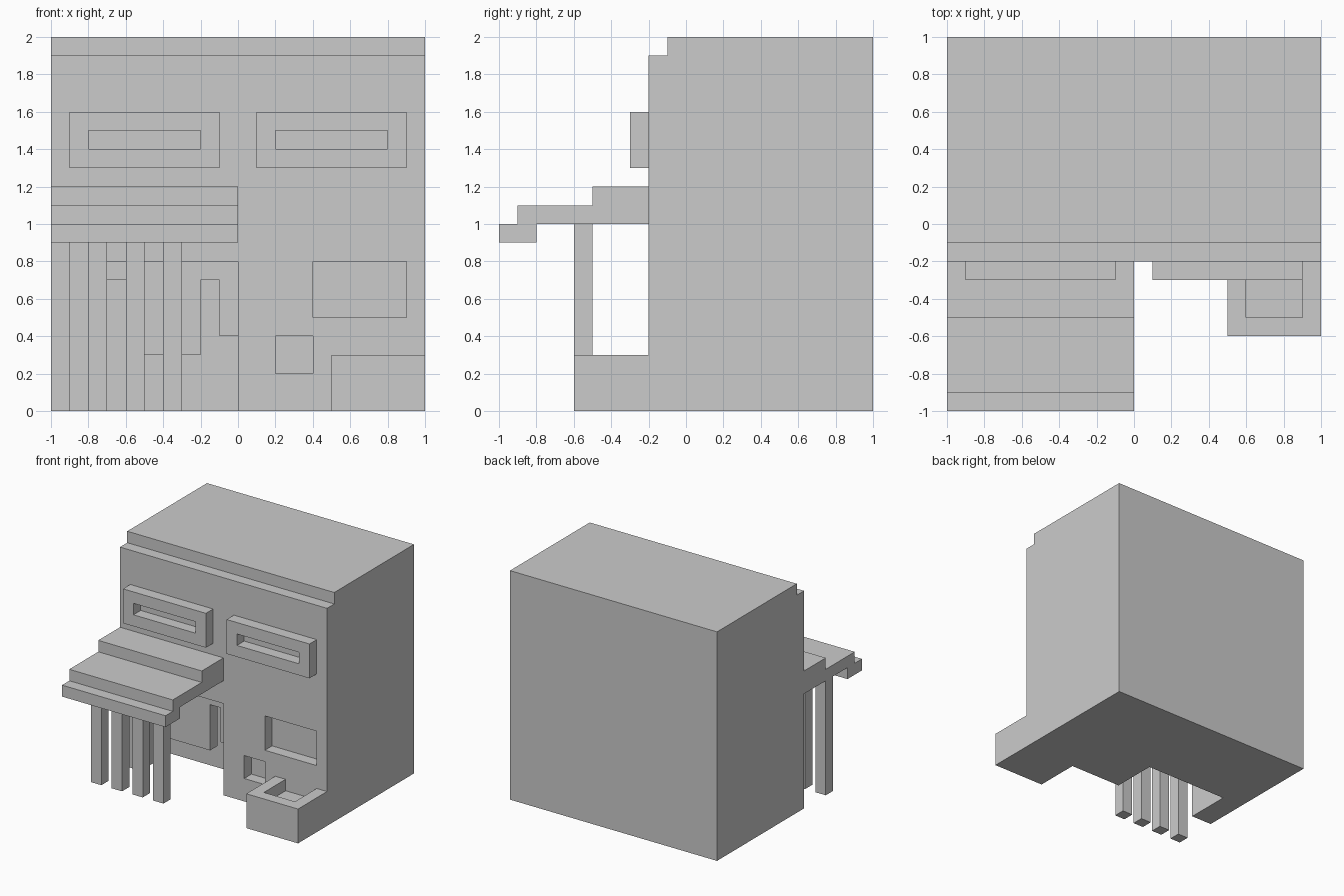
import bpy, bmesh

if "Cube" in bpy.data.objects:
    bpy.data.objects.remove(bpy.data.objects["Cube"])


def prism(name, pts, axis, a, b):
    """Extrude a 2D profile along 'x' (points are y,z) or 'y' (points are x,z)."""
    place = {"x": lambda p, t: (t, p[0], p[1]), "y": lambda p, t: (p[0], t, p[1])}[axis]
    bm = bmesh.new()
    face = bm.faces.new([bm.verts.new(place(p, a)) for p in pts])
    ext = bmesh.ops.extrude_face_region(bm, geom=[face])
    for v in ext["geom"]:
        if isinstance(v, bmesh.types.BMVert):
            v.co["xyz".index(axis)] = b
    bmesh.ops.recalc_face_normals(bm, faces=bm.faces)
    mesh = bpy.data.meshes.new(name)
    bm.to_mesh(mesh)
    bm.free()
    obj = bpy.data.objects.new(name, mesh)
    bpy.context.collection.objects.link(obj)
    return obj


def box(name, x, y, z):
    return prism(name, [(x[0], z[0]), (x[1], z[0]), (x[1], z[1]), (x[0], z[1])], "y", *y)


def cut(obj, x, y, z):
    """Subtract a box from obj, apply the cut and remove the cutter."""
    cutter = box("cutter", x, y, z)
    cutter.hide_render = True
    mod = obj.modifiers.new("cut", "BOOLEAN")
    mod.operation, mod.solver, mod.object = "DIFFERENCE", "EXACT", cutter
    bpy.context.view_layer.objects.active = obj
    bpy.ops.object.modifier_apply(modifier=mod.name)
    bpy.data.objects.remove(cutter)


# Building block with a stepped roof edge
building = prism("building", [(-0.2, 0), (1, 0), (1, 2), (-0.1, 2), (-0.1, 1.9), (-0.2, 1.9)],
                 "x", -1, 1)
cut(building, (-0.8, 0), (-0.4, 0.2), (-0.2, 0.8))      # entrance alcove
cut(building, (0.4, 0.9), (-0.4, -0.1), (0.5, 0.8))     # ground floor window
cut(building, (0.2, 0.4), (-0.4, -0.1), (0.2, 0.4))     # small vent

# Hanging curtain with a stepped lower edge, symmetric about the alcove centre
edge = [(0.4, 0.8), (0.4, 0.4), (0.3, 0.4), (0.3, 0.7), (0.2, 0.7), (0.2, 0.3)]
outline = [(-0.4 + x, z) for x, z in edge] + [(-0.4 - x, z) for x, z in reversed(edge)]
prism("entrance_curtain", outline, "y", -0.1, 0)

# Upper window frames
for side, x in (("left", -0.5), ("right", 0.5)):
    frame = box("window_frame_" + side, (x - 0.4, x + 0.4), (-0.3, -0.2), (1.3, 1.6))
    cut(frame, (x - 0.3, x + 0.3), (-0.4, -0.1), (1.4, 1.5))

# Stepped canopy over the entrance
prism("canopy", [(-0.2, 1.0), (-0.2, 1.2), (-0.5, 1.2), (-0.5, 1.1), (-0.9, 1.1), (-0.9, 1.0),
                 (-1, 1.0), (-1, 0.9), (-0.8, 0.9), (-0.8, 1.0)], "x", -1, 0)

# Row of posts under the canopy
for i in range(4):
    x = -1 + 0.2 * i
    box(f"canopy_post_{i + 1}", (x, x + 0.1), (-0.6, -0.5), (0, 1.0))

# Planter with a shallow tray open against the wall
planter = box("planter", (0.5, 1), (-0.6, -0.2), (0, 0.3))
cut(planter, (0.6, 0.9), (-0.5, -0.1), (0.2, 0.4))
